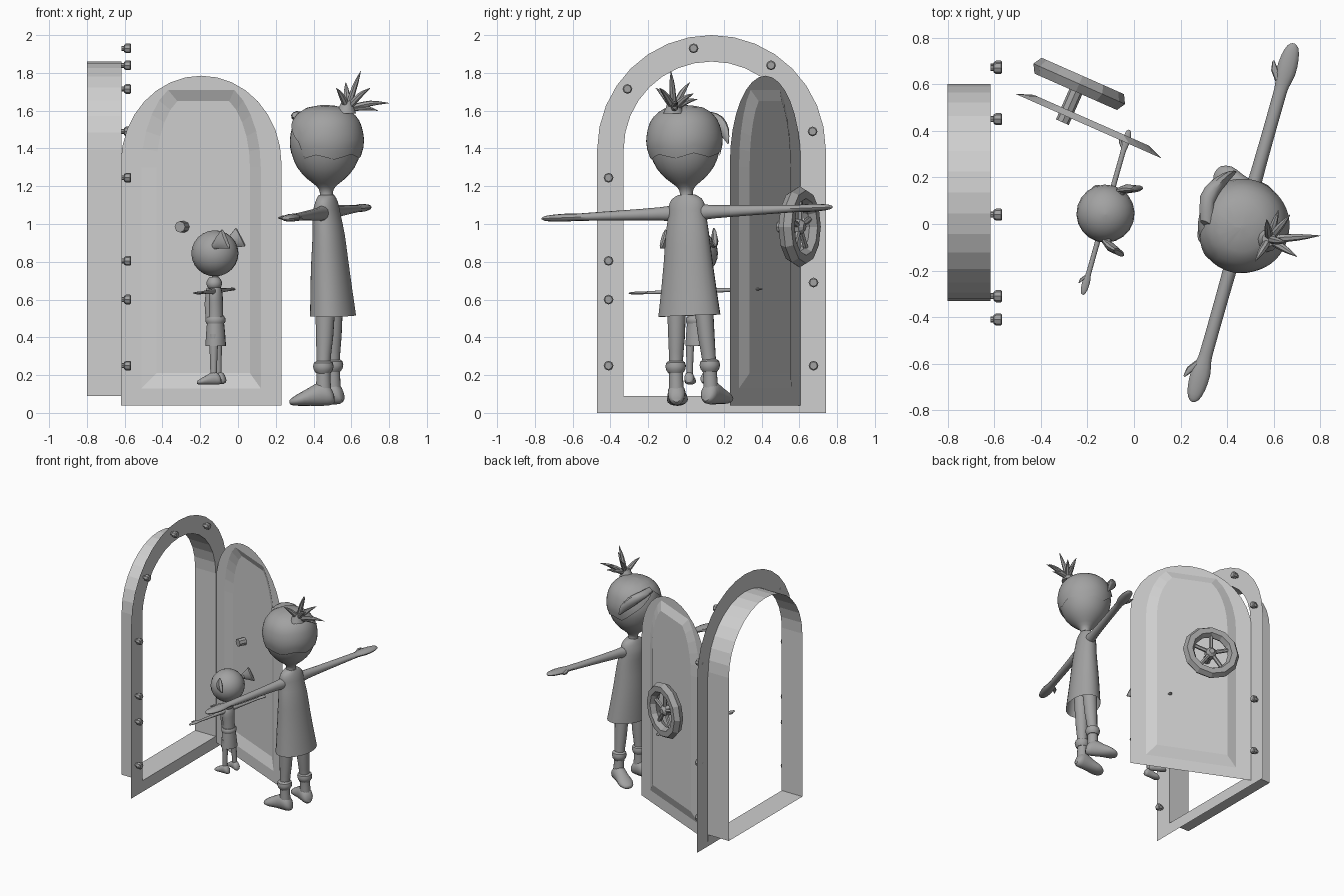
import bpy, math
from mathutils import Vector, Matrix
from math import sin, cos, pi, radians

if "Cube" in bpy.data.objects:
    bpy.data.objects.remove(bpy.data.objects["Cube"])

def material(name, v):
    m = bpy.data.materials.new(name)
    m.diffuse_color = (v, v, v, 1)
    m.use_nodes = True
    m.node_tree.nodes["Principled BSDF"].inputs["Base Color"].default_value = m.diffuse_color
    return m

LIGHT = material("light grey", 0.62)
MID = material("mid grey", 0.36)

def add(name, verts, faces, mat, M=Matrix()):
    me = bpy.data.meshes.new(name)
    me.from_pydata([tuple(v) for v in verts], [], faces)
    me.transform(M)
    me.materials.append(mat)
    me.update()
    ob = bpy.data.objects.new(name, me)
    bpy.context.collection.objects.link(ob)
    return ob

def skin(rings, caps=(True, True)):
    """Join equal-length closed rings of points with quads."""
    n = len(rings[0])
    verts = [p for r in rings for p in r]
    faces = [(k*n + j, k*n + (j+1) % n, (k+1)*n + (j+1) % n, (k+1)*n + j)
             for k in range(len(rings) - 1) for j in range(n)]
    if caps[0]:
        faces.append(tuple(reversed(range(n))))
    if caps[1]:
        faces.append(tuple(range(len(verts) - n, len(verts))))
    return verts, faces

def spline(rows, sub):
    """Smoothly interpolate rows of numbers (Catmull-Rom)."""
    rows = [Vector(r) for r in rows]
    out = []
    for i in range(len(rows) - 1):
        a, b = rows[max(i-1, 0)], rows[i]
        c, d = rows[i+1], rows[min(i+2, len(rows)-1)]
        for k in range(sub):
            t = k / sub
            out.append(0.5*(2*b + (c-a)*t + (2*a-5*b+4*c-d)*t*t + (3*b-a-3*c+d)*t**3))
    return out + [rows[-1]]

def loft(name, rows, mat=MID, M=Matrix(), n=16, sub=1, caps=(True, True)):
    """Elliptical sections (x, y, z, side radius, up radius) along a path."""
    ax = (Vector(rows[-1][:3]) - Vector(rows[0][:3])).normalized()
    if abs(ax.z) > 0.9:
        a, b = Vector((1, 0, 0)), Vector((0, 1, 0))
        if ax.z < 0:
            b = -b
    else:
        a = ax.cross(Vector((0, 0, 1))).normalized()
        b = -ax.cross(a) * -1
        a = a if a.cross(b).dot(ax) > 0 else -a
    rings = []
    for r in spline(rows, sub):
        c = Vector(r[:3])
        ra, rb = max(r[3], .001), max(r[4], .001)
        rings.append([c + a*ra*cos(2*pi*j/n) + b*rb*sin(2*pi*j/n) for j in range(n)])
    return add(name, *skin(rings, caps), mat, M)

def arch(hw, z0, zs, h, cap=9, n=16):
    top = [(hw*cos(pi*k/n), min(zs + h*sin(pi*k/n), cap)) for k in range(n + 1)]
    return [(hw, z0)] + top + [(-hw, z0)]

# ---- door frame: flat arched plate with a tunnel behind it
YC, PX = 0.135, -0.617
outer, inner = arch(.605, 0, 1.395, .605), arch(.465, .09, 1.395, .465)
add("door_frame", *skin([[(x, YC + y, z) for y, z in loop] for x, loop in
    ((PX, outer), (PX, inner), (-.80, inner))], (False, False)), LIGHT)

# ---- bolts on the frame
for y, z in ((.04, 1.93), (.45, 1.84), (-.31, 1.715), (.67, 1.49), (-.41, 1.245),
             (-.41, .805), (.675, .69), (-.41, .60), (-.41, .25), (.675, .25)):
    loft("frame_bolt", [(PX, y, z, .013, .013), (-.603, y, z, .013, .013),
                        (-.602, y, z, .02, .02), (-.592, y, z, .026, .026),
                        (-.572, y, z, .026, .026), (-.566, y, z, .02, .02)], n=8)

# ---- open door with a panel pressed towards the back
D = Matrix.Translation((-.195, .42, 0)) @ Matrix.Rotation(radians(-23.8), 4, 'Z')
loops = ((0, arch(.465, .04, 1.32, .465)), (0, arch(.345, .13, 1.30, .50, 1.71)),
         (.028, arch(.27, .21, 1.30, .43, 1.65)))
add("door", *skin([[(x, y, z) for x, z in l] for y, l in loops], (False, True)), LIGHT, D)

# ---- hand wheel on the back of the door
WX, WY, WZ = -.11, .15, .985
bpy.ops.mesh.primitive_torus_add(major_segments=12, minor_segments=6,
                                 major_radius=.172, minor_radius=.043)
rim = bpy.context.object
rim.name = "wheel_rim"
rim.data.transform(D @ Matrix.Translation((WX, WY, WZ)) @ Matrix.Rotation(pi/2, 4, 'X'))
rim.data.materials.append(MID)
loft("wheel_shaft", [(WX, -.03, WZ, .03, .03), (WX, WY, WZ, .03, .03)], M=D, n=8)
loft("wheel_hub", [(WX, WY-.025, WZ, .045, .045), (WX, WY+.01, WZ, .04, .04),
                   (WX, WY+.03, WZ, .02, .02)], M=D, n=10)
for k in range(5):
    t = pi/2 + 2*pi*k/5
    loft("wheel_spoke", [(WX + r*cos(t), WY, WZ + r*sin(t), .015, .015)
                         for r in (.02, .15)], M=D, n=6)

# ---- shared figure parts (figures are built facing -y, then turned)
def placed(x, y, roll):
    return (Matrix.Translation((x, y, 0)) @ Matrix.Rotation(radians(-105.8), 4, 'Z')
            @ Matrix.Rotation(radians(roll), 4, 'Y'))

def foot(name, M, x, y, base, s, splay):
    rows = []
    for fy, fz, ra, rb in ((.055, .04, .02, .02), (.035, .055, .042, .05), (-.01, .065, .047, .064),
                           (-.07, .05, .05, .048), (-.125, .035, .056, .033),
                           (-.165, .024, .035, .018), (-.175, .022, .01, .008)):
        rows.append((x - fy*s*splay, y + fy*s, base + fz*s, ra*s, rb*s))
    loft(name, rows, M=M, sub=2)

def arm(name, M, side, z, s, thin):
    rows = [(.06, .04, .045), (.15, .031, .035), (.35, .028, .027), (.55, .028, .021),
            (.61, .03, .019), (.67, .042, .021), (.74, .038, .018), (.785, .024, .012), (.80, .006, .004)]
    loft(name, [(side*x*s, 0, z, a*s*thin, b*s*thin) for x, a, b in rows], M=M, sub=2, n=12)
    loft(name + "_thumb", [(side*.63*s, -.02*s, z, .015*s, .013*s),
                           (side*.67*s, -.05*s, z, .015*s, .012*s),
                           (side*.705*s, -.065*s, z, .004*s, .004*s)], M=M, n=8)

# ---- large figure: body
G = placed(.48, .045, 2.2)
loft("girl_dress", [(0, .03, .515, .168, .118), (0, .022, .65, .15, .108), (0, .015, .8, .132, .096),
                    (0, .01, .95, .117, .082), (0, 0, 1.05, .102, .072), (0, 0, 1.10, .098, .062),
                    (0, 0, 1.135, .08, .05), (0, 0, 1.155, .045, .04)],
     M=G, n=24, sub=2, caps=(False, True))
for s, side in ((1, "left"), (-1, "right")):
    arm("girl_arm_" + side, G, s, 1.06, 1.0, 1.0)
    loft("girl_leg_" + side, [(s*.095, 0, .10, .04, .042), (s*.092, 0, .26, .036, .036),
                              (s*.082, .005, .4, .044, .046), (s*.072, .01, .62, .052, .055)], M=G, sub=2)
    loft("girl_sock_" + side, [(s*.094, 0, z, r, r) for z, r in
                               ((.215, .04), (.23, .05), (.25, .055), (.27, .05), (.28, .036))], M=G)
    foot("girl_foot_" + side, G, s*.095, 0, .04, 1.0, s*.25)

# ---- large figure: head, hair cap and topknot
head = [(1.12, .042), (1.165, .034), (1.2, .05), (1.24, .10), (1.3, .152), (1.38, .184),
        (1.45, .191), (1.53, .172), (1.58, .135), (1.61, .085), (1.625, .0)]
loft("girl_head", [(0, 0, z, r, r) for z, r in head], M=G, n=28, sub=2)

def head_r(z):
    for (z0, r0), (z1, r1) in zip(head, head[1:]):
        if z0 <= z <= z1:
            return r0 + (r1 - r0)*(z - z0)/(z1 - z0)
    return 0

N = 48
def hem(j):
    d = (360*j/N + 90 + 180) % 360 - 180          # degrees from the face
    if abs(d) < 62:
        return 1.36 + .21*(1 - abs(d - 12)/74)
    return 1.34 + .025*abs((j % 8) - 4)/4

rings = []
for k in range(11):
    t = 1 - k/10
    ring = []
    for j in range(N):
        z = 1.624 - (1.624 - hem(j))*t**1.7
        r = head_r(z) + (.013 if k < 10 else -.01)
        ring.append((r*cos(2*pi*j/N), r*sin(2*pi*j/N), z + .008))
    rings.append(ring)
add("girl_hair", *skin(rings, (False, True)), MID, G)
loft("girl_fringe", [(.03, -.15, 1.58, .03, .02), (-.07, -.175, 1.57, .035, .03),
                     (-.15, -.15, 1.53, .03, .04), (-.20, -.11, 1.47, .015, .03),
                     (-.215, -.09, 1.42, .003, .006)], M=G, sub=2, n=10)
base = Vector((.58, -.065, 1.61))
loft("girl_hair_tie", [(.57, -.065, 1.585, .055, .055), (.575, -.065, 1.62, .04, .04),
                       (.58, -.065, 1.65, .03, .03)], n=12)
for tip in ((.52, -.16, 1.72), (.57, .02, 1.75), (.65, -.08, 1.81), (.67, .04, 1.69),
            (.80, -.05, 1.64), (.70, -.14, 1.72), (.62, .06, 1.66), (.54, -.13, 1.69),
            (.74, -.05, 1.60)):
    tip = Vector(tip)
    mid = base.lerp(tip, .55) + Vector((0, 0, .012))
    loft("girl_topknot_spike", [(*base, .018, .018), (*mid, .015, .015), (*tip, .001, .001)],
         n=7, sub=3)

# ---- small figure: body
C = placed(-.115, .07, 1.8)
loft("child_skirt", [(0, 0, .355, .064, .054), (0, 0, .42, .058, .05), (0, 0, .50, .048, .043)],
     M=C, n=16, caps=(False, True))
loft("child_torso", [(0, 0, .48, .047, .042), (0, 0, .56, .046, .04), (0, 0, .63, .05, .038),
                     (0, 0, .665, .035, .028), (0, 0, .69, .018, .018), (0, 0, .75, .018, .018)], M=C, sub=2)
loft("child_belt", [(0, 0, .475, .053, .049), (0, 0, .485, .057, .053),
                    (0, 0, .50, .057, .053), (0, 0, .51, .051, .046)], M=C)
loft("child_scarf", [(0, -.005, .655, .025, .025), (0, -.005, .67, .04, .038),
                     (0, -.005, .695, .042, .04), (0, -.005, .72, .025, .025)], M=C, sub=2)
for k in range(4):
    z = .53 + .033*k
    loft("child_button", [(0, -.035, z, .012, .012), (0, -.048, z, .01, .01),
                          (0, -.052, z, .004, .004)], M=C, n=8)
for s, side in ((1, "left"), (-1, "right")):
    arm("child_arm_" + side, C, s, .645, .46, .85)
    loft("child_leg_" + side, [(s*.046, 0, .18, .016, .017), (s*.043, 0, .28, .019, .02),
                               (s*.036, 0, .42, .024, .026)], M=C, sub=2, n=12)
    foot("child_foot_" + side, C, s*.046, .01, .15, .55, s*.2)
    # shoulder strap and pigtail
    loft("child_strap_" + side, [(s*.03, -.03, .50, .008, .016), (s*.033, -.034, .58, .008, .016),
                                 (s*.034, -.02, .66, .008, .02)], M=C, n=8)
    loft("child_hair_tie_" + side, [(s*.10, .035, .885, .016, .018), (s*.125, .05, .90, .016, .018)], M=C, n=8)
    loft("child_pigtail_" + side, [(s*.112, .025, .885, .012, .015), (s*.13, .06, .905, .02, .035),
                                   (s*.142, .10, .925, .014, .058), (s*.143, .105, .928, .006, .05)],
         M=C, n=10)

# ---- small figure: head
loft("child_head", [(0, 0, .845 - .122*cos(pi*k/12), .125*sin(pi*k/12), .125*sin(pi*k/12))
                    for k in range(13)], M=C, n=20)

# ---- smooth the rounded figure parts
bpy.ops.object.select_all(action='DESELECT')
for ob in bpy.context.scene.objects:
    if ob.name.startswith(("girl", "child")):
        ob.select_set(True)
        bpy.context.view_layer.objects.active = ob
bpy.ops.object.shade_smooth_by_angle(angle=radians(40))
